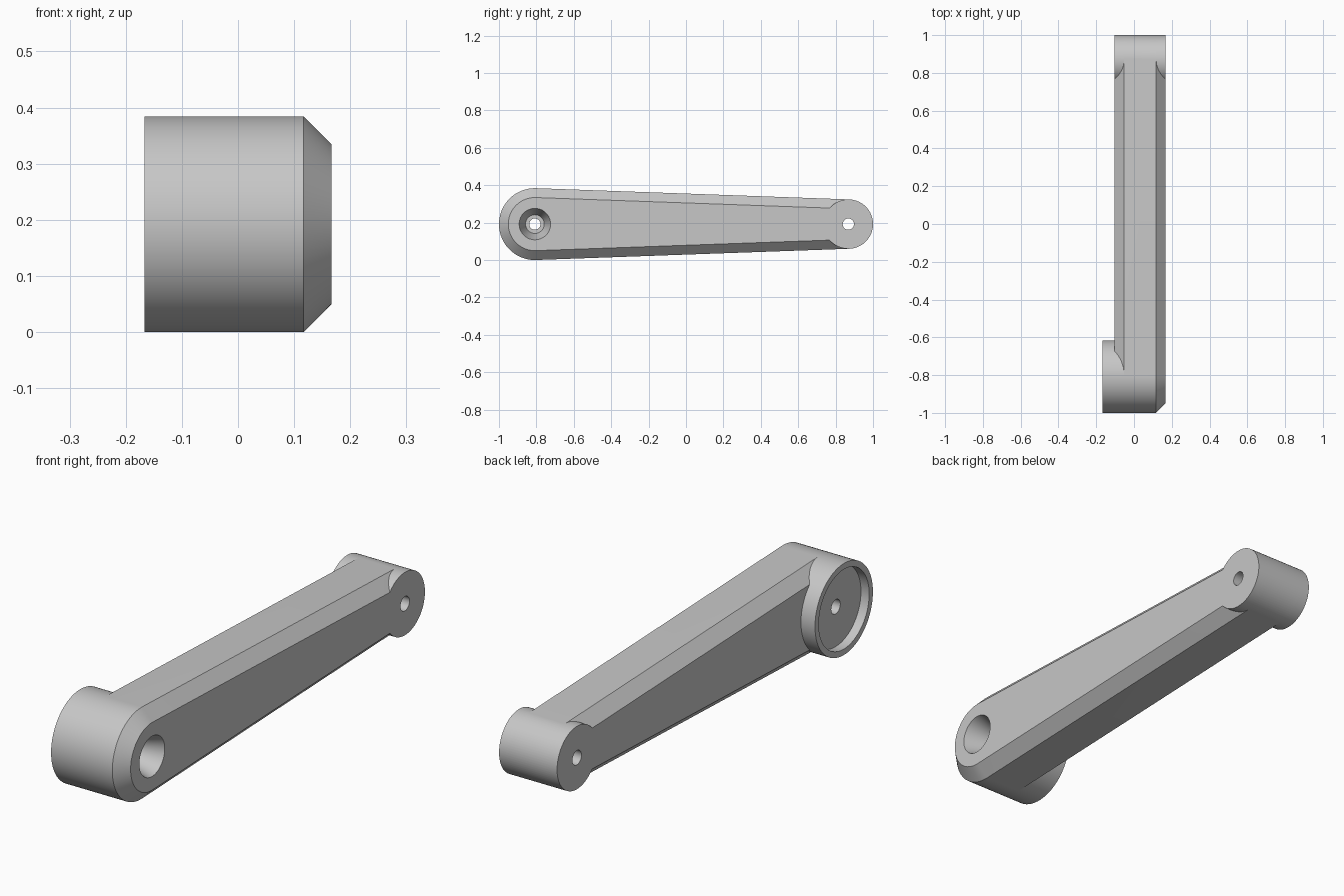
import bpy, bmesh
from math import sin, cos, asin, pi

if "Cube" in bpy.data.objects:
    bpy.data.objects.remove(bpy.data.objects["Cube"], do_unlink=True)

# Main dimensions: two pivot ends joined by a tapering arm
BIG_Y, BIG_R = -0.808, 0.192
SMALL_Y, SMALL_R = 0.868, 0.132
AXIS_Z = 0.192
INNER_X, OUTER_X, BOSS_X = -0.102, 0.167, -0.167
CHAMFER = 0.05
PHI = pi / 2 - asin((BIG_R - SMALL_R) / (SMALL_Y - BIG_Y))  # tangent angle
STEPS = 40

metal = bpy.data.materials.new("plain grey")
metal.use_nodes = True
grey = (0.57, 0.57, 0.57, 1)
metal.diffuse_color = grey
metal.node_tree.nodes["Principled BSDF"].inputs["Base Color"].default_value = grey


def arc(x, y, r, start, end):
    """Points round an end, from start angle up to and including end."""
    angles = [start + (end - start) * i / STEPS for i in range(STEPS + 1)]
    return [(x, y + r * cos(a), AXIS_Z + r * sin(a)) for a in angles]


def circle(x, y, r):
    """Full circle whose points line up with the arm's tangent points."""
    return arc(x, y, r, -PHI, PHI) + arc(x, y, r, PHI, 2 * pi - PHI)[1:-1]


def arm_outline(x, inset):
    return (arc(x, SMALL_Y, SMALL_R - inset, -PHI, PHI)
            + arc(x, BIG_Y, BIG_R - inset, PHI, 2 * pi - PHI))


def loft(name, outlines):
    """Closed solid through a row of matching outlines."""
    bm = bmesh.new()
    rings = [[bm.verts.new(p) for p in o] for o in outlines]
    for r1, r2 in zip(rings, rings[1:]):
        for i in range(len(r1)):
            j = (i + 1) % len(r1)
            bm.faces.new((r1[i], r1[j], r2[j], r2[i]))
    bm.faces.new(rings[0][::-1])
    bm.faces.new(rings[-1])
    bmesh.ops.recalc_face_normals(bm, faces=bm.faces)
    mesh = bpy.data.meshes.new(name)
    bm.to_mesh(mesh)
    bm.free()
    mesh.materials.append(metal)
    obj = bpy.data.objects.new(name, mesh)
    bpy.context.collection.objects.link(obj)
    return obj


def turned(name, y, profile):
    return loft(name, [circle(x, y, r) for x, r in profile])


def combine(target, tool, operation):
    mod = target.modifiers.new(operation.lower(), "BOOLEAN")
    mod.operation, mod.solver, mod.object = operation, "EXACT", tool
    bpy.ops.object.select_all(action="DESELECT")
    bpy.context.view_layer.objects.active = target
    target.select_set(True)
    bpy.ops.object.modifier_apply(modifier=mod.name)
    bpy.data.objects.remove(tool, do_unlink=True)


# Tapered arm, chamfered on both broad sides
arm = loft("crank_arm", [
    arm_outline(INNER_X, CHAMFER),
    arm_outline(INNER_X + CHAMFER, 0),
    arm_outline(OUTER_X - CHAMFER, 0),
    arm_outline(OUTER_X, CHAMFER)])

# Round bosses at the two ends
combine(arm, turned("small_boss", SMALL_Y,
                    [(INNER_X, SMALL_R), (OUTER_X, SMALL_R)]), "UNION")
combine(arm, turned("big_boss", BIG_Y,
                    [(BOSS_X, BIG_R), (INNER_X + CHAMFER, BIG_R)]), "UNION")

# Shallow recess, tapered screw well and through holes
cutters = [
    ("recess", BIG_Y, [(-0.3, 0.167), (-0.129, 0.167)]),
    ("screw_well", BIG_Y, [(0.067, 0.05), (0.177, 0.0874)]),
    ("big_hole", BIG_Y, [(-0.3, 0.03), (0.3, 0.03)]),
    ("small_hole", SMALL_Y, [(-0.3, 0.03), (0.3, 0.03)])]
for name, y, profile in cutters:
    combine(arm, turned(name, y, profile), "DIFFERENCE")

bpy.ops.object.shade_smooth_by_angle(angle=pi / 6)
